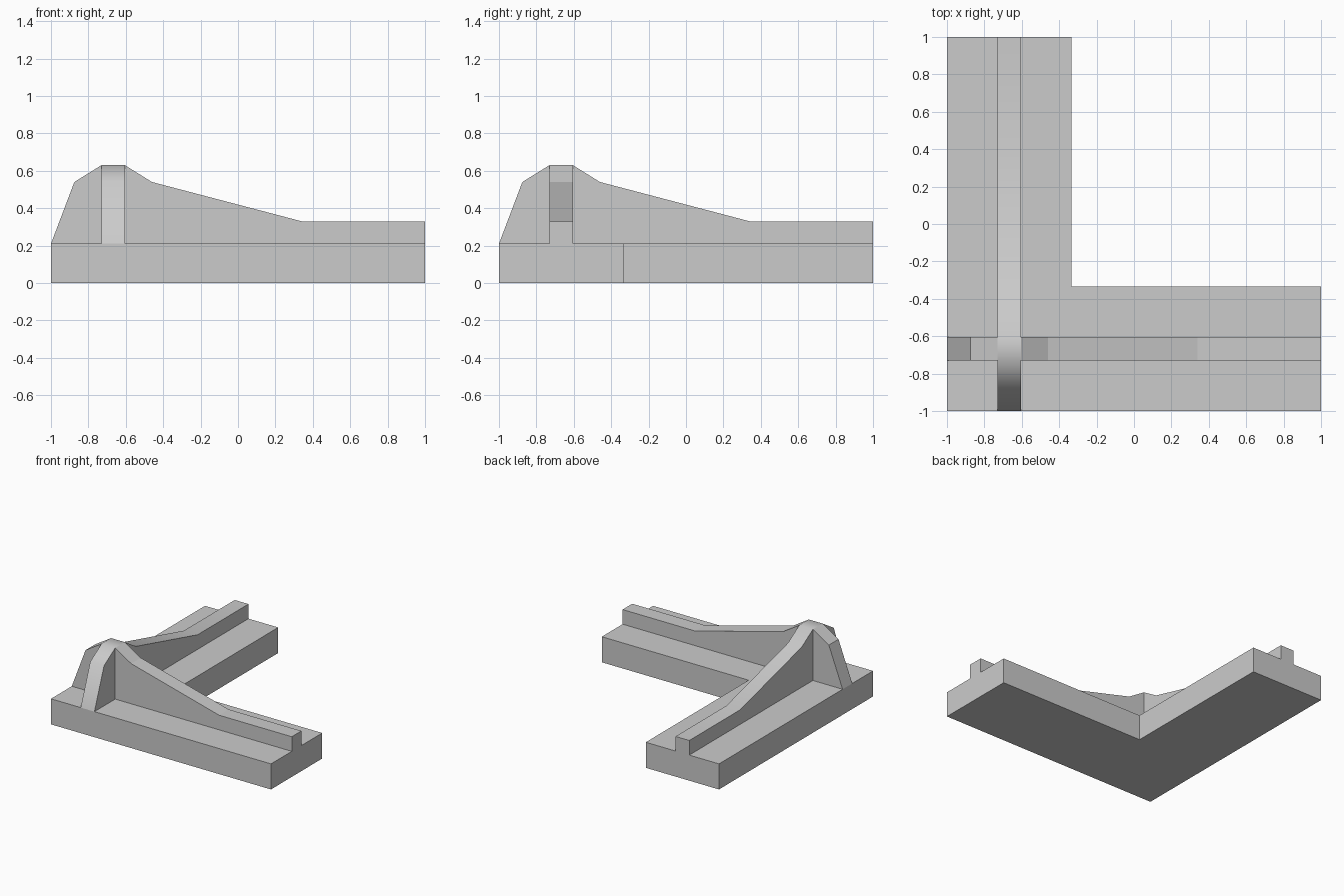
import bpy, bmesh, math
from mathutils import Vector

if "Cube" in bpy.data.objects:
    bpy.data.objects.remove(bpy.data.objects["Cube"])

BASE_TOP, PEAK, RAIL_TOP = 0.21, 0.63, 0.33
IN, OUT = -0.605, -0.73      # rib faces, same on both axes
ARM = -0.335                 # inner edge of the L


def extrude_profile(name, points, offset):
    """Solid made by extruding a planar outline along an offset vector."""
    bm = bmesh.new()
    face = bm.faces.new([bm.verts.new(p) for p in points])
    result = bmesh.ops.extrude_face_region(bm, geom=[face])
    moved = [v for v in result["geom"] if isinstance(v, bmesh.types.BMVert)]
    bmesh.ops.translate(bm, verts=moved, vec=Vector(offset))
    bmesh.ops.recalc_face_normals(bm, faces=bm.faces)
    mesh = bpy.data.meshes.new(name)
    bm.to_mesh(mesh)
    bm.free()
    obj = bpy.data.objects.new(name, mesh)
    bpy.context.collection.objects.link(obj)
    return obj


# Rib outline as (distance along arm, height), split at the peak
outer = [(-1, BASE_TOP), (-0.875, 0.54), (OUT, PEAK)]
inner = [(IN, PEAK), (-0.46, 0.54), (0.34, RAIL_TOP), (1, RAIL_TOP), (1, BASE_TOP)]

# L-shaped base slab
outline = [(-1, -1), (1, -1), (1, ARM), (ARM, ARM), (ARM, 1), (-1, 1)]
extrude_profile("base", [(x, y, 0) for x, y in outline], (0, 0, BASE_TOP))

# Continuous rib along the y arm, softly shaded over its crest
rib = extrude_profile("long_rib", [(OUT, d, z) for d, z in outer + inner],
                      (IN - OUT, 0, 0))
bpy.context.view_layer.objects.active = rib
rib.select_set(True)
bpy.ops.object.shade_smooth_by_angle(angle=math.radians(40))

# Rib along the x arm, in two pieces meeting the continuous rib
for name, profile in (("side_buttress", outer + [(OUT, BASE_TOP)]),
                      ("side_rib", inner + [(IN, BASE_TOP)])):
    extrude_profile(name, [(d, OUT, z) for d, z in profile], (0, IN - OUT, 0))
